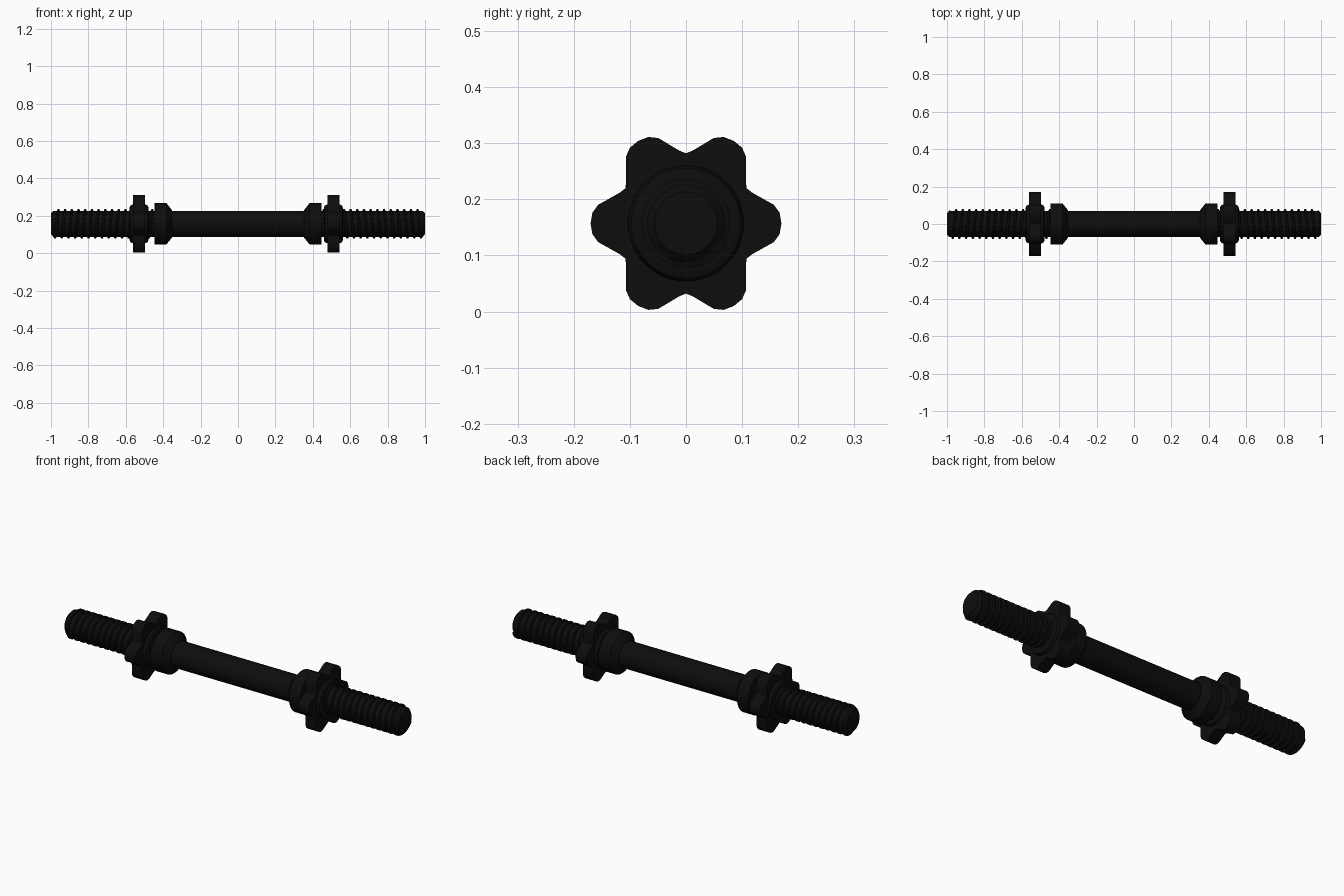
import bpy, bmesh, math

if "Cube" in bpy.data.objects:
    bpy.data.objects.remove(bpy.data.objects["Cube"])

ZC = 0.157  # height of the bar axis

black = bpy.data.materials.new("matte_black")
black.diffuse_color = (0.004, 0.004, 0.004, 1)
black.use_nodes = True
black.node_tree.nodes["Principled BSDF"].inputs["Base Color"].default_value = black.diffuse_color


def finish(name, bm):
    bmesh.ops.recalc_face_normals(bm, faces=bm.faces)
    me = bpy.data.meshes.new(name)
    bm.to_mesh(me)
    bm.free()
    me.materials.append(black)
    ob = bpy.data.objects.new(name, me)
    bpy.context.collection.objects.link(ob)
    bpy.ops.object.select_all(action='DESELECT')
    ob.select_set(True)
    bpy.context.view_layer.objects.active = ob
    bpy.ops.object.shade_smooth_by_angle(angle=math.radians(30))
    return ob


def skin(bm, rings, closed=False):
    """Bridge successive vertex rings; closed joins the last to the first, else caps."""
    n = len(rings[0])
    pairs = list(zip(rings, rings[1:]))
    if closed:
        pairs.append((rings[-1], rings[0]))
    else:
        bm.faces.new(rings[0])
        bm.faces.new(rings[-1])
    for a, b in pairs:
        for i in range(n):
            j = (i + 1) % n
            bm.faces.new((a[i], a[j], b[j], b[i]))


def lathe(name, profile, closed=False, seg=48):
    """Revolve (x, radius) points about the bar axis."""
    bm = bmesh.new()
    rings = [[bm.verts.new((x, r * math.cos(2 * math.pi * i / seg),
                            ZC + r * math.sin(2 * math.pi * i / seg)))
              for i in range(seg)] for x, r in profile]
    skin(bm, rings, closed)
    return finish(name, bm)


def thread(name, s, x0=0.45, x1=0.985, pitch=0.0358, seg=32):
    """Helical ridge wound round one end of the bar."""
    bm = bmesh.new()
    rings = []
    steps = int((x1 - x0) / pitch * seg)
    for k in range(steps + 1):
        a = 2 * math.pi * k / seg
        x = x0 + pitch * k / seg
        rings.append([bm.verts.new((s * (x + dx), r * math.cos(a), ZC + r * math.sin(a)))
                      for dx, r in ((-0.009, 0.066), (-0.004, 0.079),
                                    (0.004, 0.079), (0.009, 0.066))])
    skin(bm, rings)
    return finish(name, bm)


def star(name, xc, half=0.032):
    """Six-lobed grip plate with a hole for the bar."""
    lobe = [(-30, 0.125), (-25, 0.130), (-12, 0.160), (-6.5, 0.168),
            (0, 0.170), (6.5, 0.168), (12, 0.160), (25, 0.130)]
    pts = [(math.radians(60 * k + a), r) for k in range(6) for a, r in lobe]
    bm = bmesh.new()
    rings = [[bm.verts.new((xc + dx, (r if outer else 0.069) * math.cos(a),
                            ZC + (r if outer else 0.069) * math.sin(a))) for a, r in pts]
             for dx, outer in ((-half, False), (-half, True), (half, True), (half, False))]
    skin(bm, rings, closed=True)
    return finish(name, bm)


# Bar with chamfered ends
lathe("bar", [(-1, 0.056), (-0.988, 0.0695), (0.988, 0.0695), (1, 0.056)])

for side, s, nut_x in (("left", -1, -0.529), ("right", 1, 0.510)):
    thread(side + "_thread", s)
    # Fixed collar tapering towards the grip
    lathe(side + "_collar", [(s * 0.352, 0.066), (s * 0.352, 0.072), (s * 0.382, 0.11),
                             (s * 0.447, 0.11), (s * 0.447, 0.066)], closed=True)
    # Star nut: lobed plate and round hub
    star(side + "_star_nut", nut_x)
    lathe(side + "_nut_hub", [(nut_x + dx, r) for dx, r in (
        (-0.051, 0.069), (-0.051, 0.086), (-0.046, 0.098), (-0.036, 0.103),
        (0.036, 0.103), (0.046, 0.098), (0.051, 0.086), (0.051, 0.069))], closed=True)
